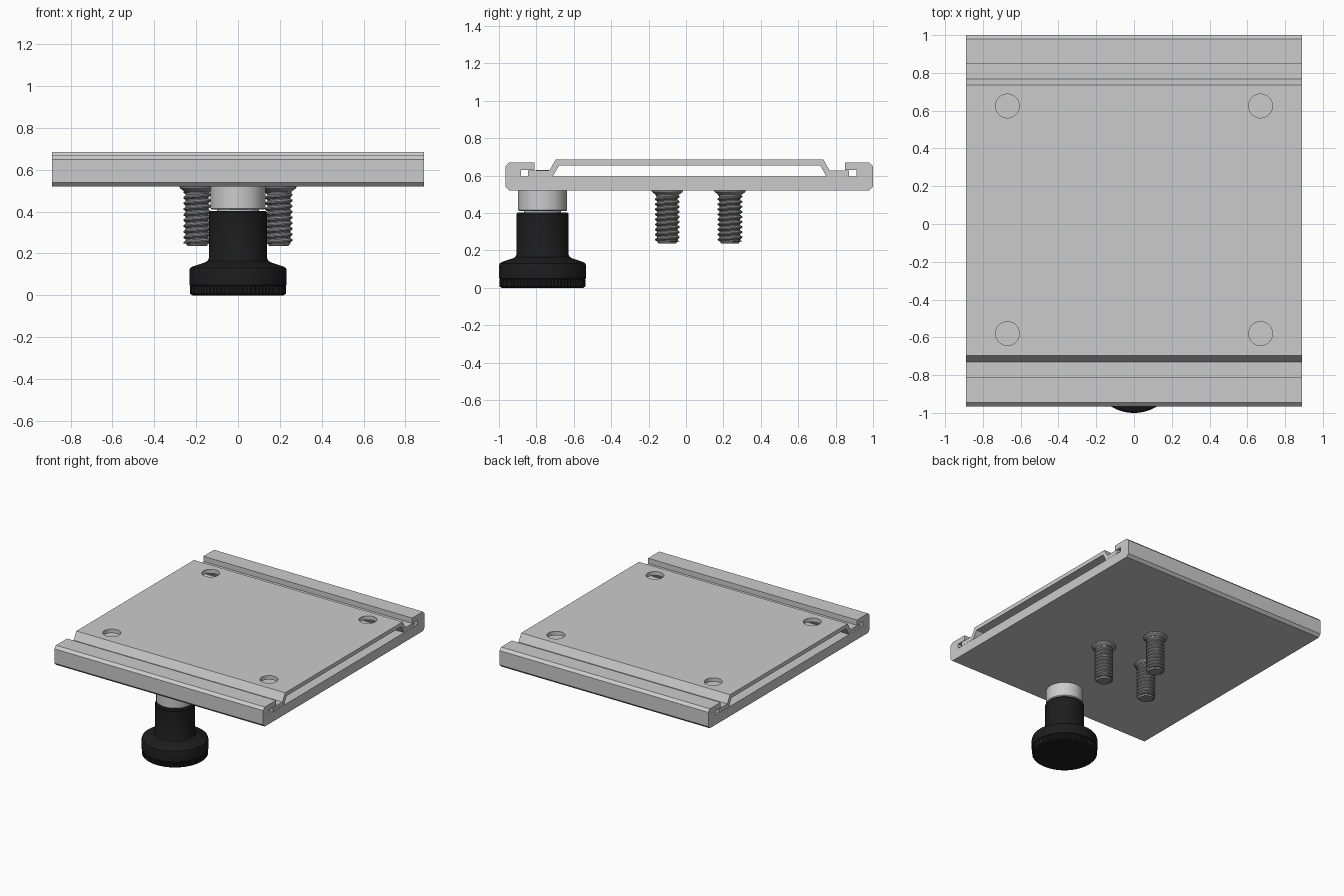
import bpy, bmesh
from math import sin, cos, pi, radians

if "Cube" in bpy.data.objects:
    bpy.data.objects.remove(bpy.data.objects["Cube"])

HALF_X = 0.89


def material(name, v):
    m = bpy.data.materials.new(name)
    m.diffuse_color = (v, v, v, 1)
    m.use_nodes = True
    m.node_tree.nodes["Principled BSDF"].inputs["Base Color"].default_value = m.diffuse_color
    return m


def finish(name, bm, mat=None, angle=None):
    bmesh.ops.recalc_face_normals(bm, faces=bm.faces)
    me = bpy.data.meshes.new(name)
    bm.to_mesh(me)
    bm.free()
    ob = bpy.data.objects.new(name, me)
    bpy.context.collection.objects.link(ob)
    if mat:
        me.materials.append(mat)
    bpy.ops.object.select_all(action='DESELECT')
    ob.select_set(True)
    bpy.context.view_layer.objects.active = ob
    if angle:
        bpy.ops.object.shade_smooth_by_angle(angle=radians(angle))
    return ob


def extrude_x(name, profile):
    """Sweep a closed (y, z) profile across the full width."""
    bm = bmesh.new()
    face = bm.faces.new([bm.verts.new((-HALF_X, y, z)) for y, z in profile])
    res = bmesh.ops.extrude_face_region(bm, geom=[face])
    verts = [g for g in res['geom'] if isinstance(g, bmesh.types.BMVert)]
    bmesh.ops.translate(bm, verts=verts, vec=(2 * HALF_X, 0, 0))
    return finish(name, bm)


def skin(bm, rows, x, y):
    """Bridge rings of (r, z) samples and cap both ends."""
    n = len(rows[0])
    rings = [[bm.verts.new((x + r * cos(2 * pi * i / n), y + r * sin(2 * pi * i / n), z))
              for i, (r, z) in enumerate(row)] for row in rows]
    for a, b in zip(rings, rings[1:]):
        for i in range(n):
            j = (i + 1) % n
            bm.faces.new((a[i], a[j], b[j], b[i]))
    bm.faces.new(rings[0])
    bm.faces.new(rings[-1])


def lathe(name, profile, x, y, mat=None, seg=64, knurl=()):
    bm = bmesh.new()
    rows = [[(r - (0.006 if k in knurl and i % 2 else 0), z) for i in range(seg)]
            for k, (r, z) in enumerate(profile)]
    skin(bm, rows, x, y)
    return finish(name, bm, mat, 30)


def thread(name, x, y, z0, z1, core, outer, pitch, mat, n=32):
    """Helical ridge: sheared quad grid, clamped at both ends."""
    bm = bmesh.new()
    radii = (core, core, outer, outer)
    offsets = (0, 0.2, 0.5, 0.7)
    turns = int((z1 - z0) / pitch) + 3
    rows = [[bm.verts.new((x + radii[q] * cos(a), y + radii[q] * sin(a),
                           min(z1, max(z0, z0 + pitch * (t - 1 + offsets[q] + a / (2 * pi))))))
             for a in (2 * pi * i / n for i in range(n + 1))]
            for t in range(turns) for q in range(4)]
    for a, b in zip(rows, rows[1:]):
        for i in range(n):
            bm.faces.new((a[i], a[i + 1], b[i + 1], b[i]))
    bmesh.ops.remove_doubles(bm, verts=bm.verts, dist=1e-5)
    return finish(name, bm, mat, 25)


black = material("black_plastic", 0.012)
steel = material("dark_steel", 0.28)
light = material("light_metal", 0.8)

# Base rail with chamfered edges and an undercut slot on each long side
extrude_x("base_rail", [
    (-0.945, 0.52), (0.98, 0.52), (1.0, 0.54), (1.0, 0.65), (0.98, 0.67),
    (0.85, 0.67), (0.85, 0.63), (0.912, 0.63), (0.912, 0.595),
    (-0.882, 0.595), (-0.882, 0.63), (-0.81, 0.63), (-0.81, 0.67),
    (-0.945, 0.67), (-0.965, 0.65), (-0.965, 0.54)])

# Sliding hat-shaped plate, hollow beneath, flanges under the rail lips
top = extrude_x("sliding_plate", [
    (-0.845, 0.596), (-0.713, 0.596), (-0.678, 0.654), (0.718, 0.654), (0.75, 0.596),
    (0.872, 0.596), (0.872, 0.627), (0.768, 0.627), (0.735, 0.685),
    (-0.697, 0.685), (-0.73, 0.627), (-0.845, 0.627)])

# Four mounting holes through the plate
bm = bmesh.new()
for hx in (-0.67, 0.67):
    for hy in (-0.58, 0.625):
        skin(bm, [[(0.063, z)] * 48 for z in (0.64, 0.72)], hx, hy)
cutter = finish("hole_cutter", bm)
cutter.hide_render = True
mod = top.modifiers.new("holes", 'BOOLEAN')
mod.object = cutter
mod.solver = 'EXACT'
bpy.context.view_layer.objects.active = top
bpy.ops.object.modifier_apply(modifier=mod.name)
bpy.data.objects.remove(cutter)

# Clamp knob: collar, inner pin and knurled black grip
KY = -0.767
lathe("knob_collar", [(0.125, 0.41), (0.131, 0.416), (0.131, 0.521)], 0, KY, light)
lathe("knob_pin", [(0.1, 0.38), (0.1, 0.45), (0.035, 0.45), (0.035, 0.629)], 0, KY, light)
lathe("knob_grip", [
    (0.218, 0.0), (0.23, 0.008), (0.23, 0.042), (0.228, 0.046), (0.233, 0.05), (0.233, 0.118),
    (0.229, 0.13), (0.217, 0.138), (0.16, 0.157), (0.145, 0.165), (0.139, 0.178),
    (0.139, 0.395), (0.134, 0.402)], 0, KY, black, seg=144, knurl=(1, 2))

# Three countersunk screws on an even triangle
for i, (sx, sy) in enumerate([(-0.195, -0.1), (0.195, -0.1), (0, 0.235)]):
    lathe(f"screw_{i}_head", [(0.056, 0.48), (0.062, 0.497), (0.082, 0.512), (0.086, 0.525),
                              (0.12, 0.56)], sx, sy, steel, 48)
    lathe(f"screw_{i}_tip", [(0.047, 0.237), (0.056, 0.25), (0.056, 0.27)], sx, sy, steel, 48)
    thread(f"screw_{i}_thread", sx, sy, 0.248, 0.497, 0.055, 0.066, 0.027, steel)
